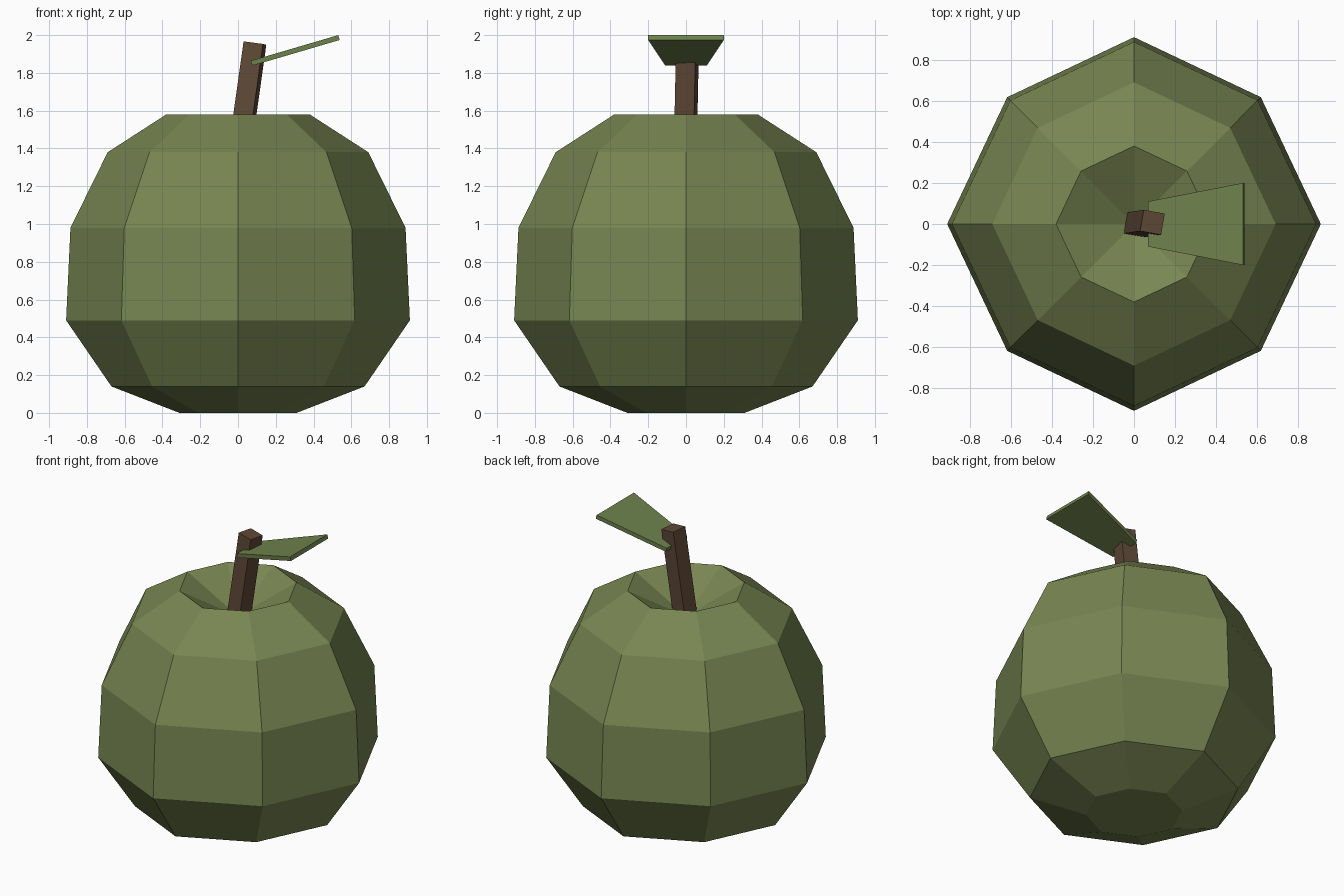
import bpy, bmesh, math
from mathutils import Matrix, Vector

if "Cube" in bpy.data.objects:
    bpy.data.objects.remove(bpy.data.objects["Cube"])


def material(name, rgb):
    m = bpy.data.materials.new(name)
    m.diffuse_color = (*rgb, 1)
    m.use_nodes = True
    m.node_tree.nodes["Principled BSDF"].inputs["Base Color"].default_value = m.diffuse_color
    return m


green = material("apple green", (0.188, 0.238, 0.084))
leaf_green = material("leaf green", (0.156, 0.223, 0.074))
brown = material("stem brown", (0.112, 0.065, 0.038))


def finish(bm, name, mat):
    bmesh.ops.recalc_face_normals(bm, faces=bm.faces)
    me = bpy.data.meshes.new(name)
    bm.to_mesh(me)
    bm.free()
    me.materials.append(mat)
    ob = bpy.data.objects.new(name, me)
    bpy.context.collection.objects.link(ob)
    return ob


# Fruit body: eight-sided rings (radius, height), diagonals slightly pulled in
profile = [(0.31, 0), (0.67, 0.14), (0.91, 0.49), (0.887, 0.98), (0.69, 1.38), (0.38, 1.58)]
SIDES = 8
bm = bmesh.new()
rings = []
for r, z in profile:
    ring = []
    for i in range(SIDES):
        a = i * math.tau / SIDES
        k = r * (0.96 if i % 2 else 1)
        ring.append(bm.verts.new((k * math.cos(a), k * math.sin(a), z)))
    rings.append(ring)
dimple = bm.verts.new((0, 0, 1.38))
bm.faces.new(rings[0][::-1])
for i in range(SIDES):
    j = (i + 1) % SIDES
    for lo, hi in zip(rings, rings[1:]):
        bm.faces.new((lo[i], lo[j], hi[j], hi[i]))
    bm.faces.new((rings[-1][i], rings[-1][j], dimple))
finish(bm, "fruit_body", green)

# Stem: leaning square post rooted in the dimple
length = 0.63
rot = (Matrix.Rotation(math.radians(8), 4, 'Y') @ Matrix.Rotation(math.radians(-1.2), 4, 'X')
       @ Matrix.Rotation(math.radians(-10), 4, 'Z'))
bm = bmesh.new()
bmesh.ops.create_cube(bm, size=1, matrix=Matrix.Translation((0.002, -0.005, 1.334)) @ rot
                      @ Matrix.Translation((0, 0, length / 2))
                      @ Matrix.Diagonal((0.105, 0.105, length, 1)))
finish(bm, "stem", brown)

# Leaf: thin wedge widening outwards and rising
bm = bmesh.new()
ends = []
for x, z, w in ((0.068, 1.864, 0.11), (0.531, 2.0, 0.2)):
    ends.append([bm.verts.new(Vector((x, s * w, z)) + Vector(d))
                 for s, d in ((-1, (0, 0, 0)), (1, (0, 0, 0)),
                              (1, (0.007, 0, -0.026)), (-1, (0.007, 0, -0.026)))])
near, far = ends
bm.faces.new(near)
bm.faces.new(far[::-1])
for i in range(4):
    j = (i + 1) % 4
    bm.faces.new((near[i], near[j], far[j], far[i]))
finish(bm, "leaf", leaf_green)
